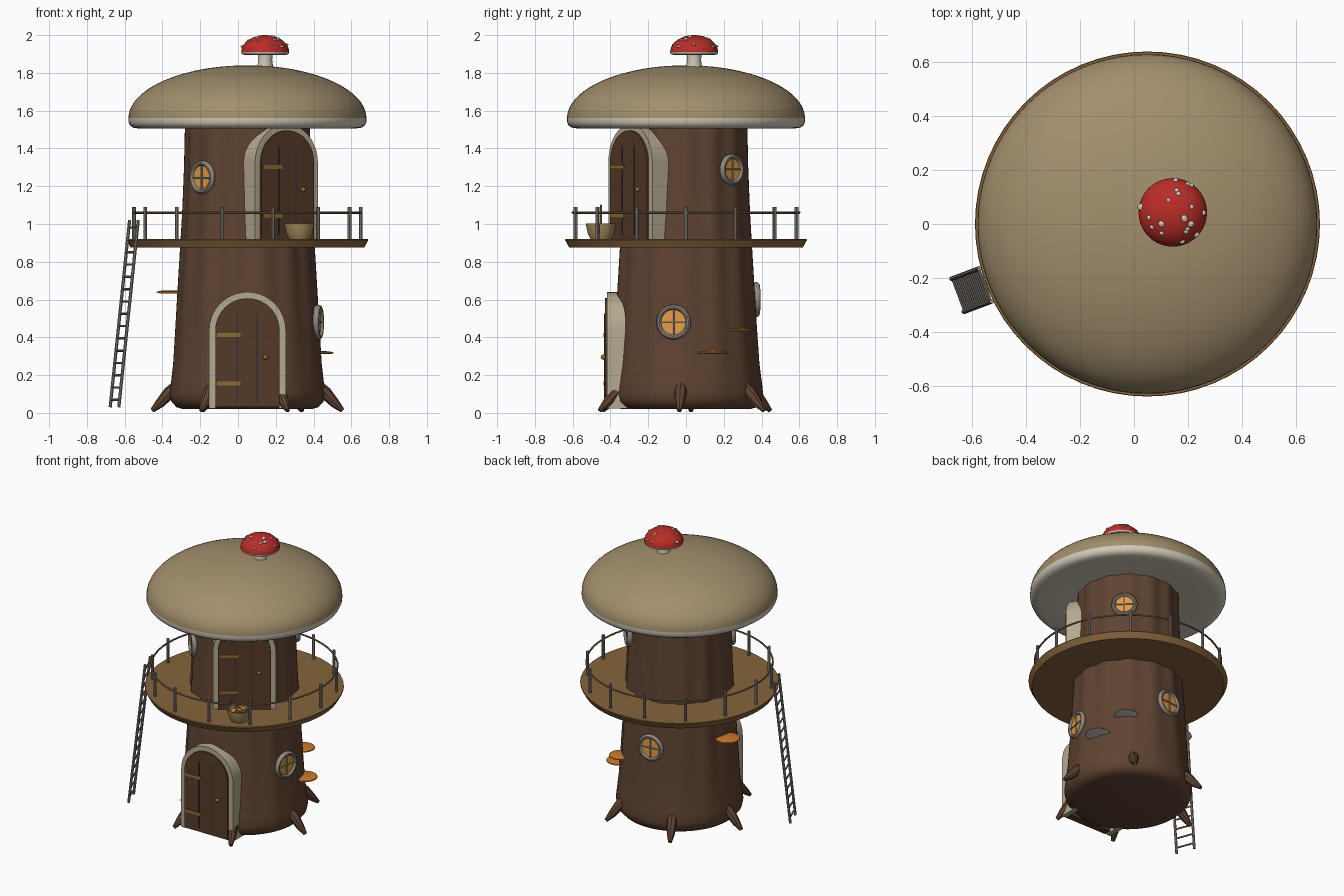
import bpy, bmesh, math, random
from math import sin, cos, pi, radians
from mathutils import Matrix, Vector

if "Cube" in bpy.data.objects:
    bpy.data.objects.remove(bpy.data.objects["Cube"])

random.seed(4)
CX = 0.05  # axis of trunk, deck and cap


def mat(name, hexcol):
    m = bpy.data.materials.new(name)
    c = [int(hexcol[i:i + 2], 16) / 255 for i in (0, 2, 4)]
    m.diffuse_color = [v ** 2.2 for v in c] + [1]
    m.use_nodes = True
    m.node_tree.nodes["Principled BSDF"].inputs["Base Color"].default_value = m.diffuse_color
    return m


BARK, DOOR, DECK = mat("bark", "5f4535"), mat("door_wood", "563c2c"), mat("deck_wood", "84643f")
TAN, CREAM, STONE = mat("cap_tan", "a08d6c"), mat("cream", "cfc8b6"), mat("frame_stone", "b3a88f")
RED, GLOW, GOLD = mat("red", "b8302b"), mat("glow", "e39a48"), mat("brass", "8a6a35")
ORANGE, WICKER, DARK = mat("orange", "c87830"), mat("wicker", "a58a5c"), mat("dark_line", "30303a")
GREY, RAIL = mat("ring_grey", "8f887c"), mat("rail_wood", "85715a")


def finish(name, bm, m=None, mtx=None, smooth=True):
    bmesh.ops.recalc_face_normals(bm, faces=bm.faces)
    if mtx is not None:
        bm.transform(mtx)
    me = bpy.data.meshes.new(name)
    bm.to_mesh(me)
    bm.free()
    return setup(bpy.data.objects.new(name, me), m, smooth, True)


def setup(o, m, smooth, link=False):
    if link:
        bpy.context.collection.objects.link(o)
    if m:
        o.data.materials.clear()
        o.data.materials.append(m)
    bpy.ops.object.select_all(action='DESELECT')
    o.select_set(True)
    bpy.context.view_layer.objects.active = o
    if smooth:
        bpy.ops.object.shade_smooth_by_angle(angle=radians(35))
    return o


def lathe(name, profile, m, mtx=None, n=64, ripple=None, closed=False):
    """Revolve (radius, z) points; ripple(angle, z) scales the radius."""
    bm = bmesh.new()
    rows = []
    for r, z in profile:
        if r == 0:
            rows.append([bm.verts.new((0, 0, z))] * n)
        else:
            rows.append([])
            for i in range(n):
                a = 2 * pi * i / n
                k = r * (ripple(a, z) if ripple else 1)
                rows[-1].append(bm.verts.new((k * cos(a), k * sin(a), z)))
    for p, q in zip(rows, rows[1:] + (rows[:1] if closed else [])):
        for i in range(n):
            j = (i + 1) % n
            bm.faces.new(list(dict.fromkeys((p[i], p[j], q[j], q[i]))))
    return finish(name, bm, m, mtx)


def tube(name, pts, r, m, radii=None):
    cu = bpy.data.curves.new(name, 'CURVE')
    cu.dimensions, cu.bevel_depth, cu.bevel_resolution, cu.use_fill_caps = '3D', r, 2, True
    s = cu.splines.new('POLY')
    s.points.add(len(pts) - 1)
    for i, p in enumerate(pts):
        s.points[i].co = (*p, 1)
        s.points[i].radius = radii[i] if radii else 1
    o = setup(bpy.data.objects.new(name, cu), m, False, True)
    bpy.ops.object.convert(target='MESH')
    return setup(bpy.context.object, m, True)


def prism(name, pts, y0, y1, m, mtx):
    """Extrude an (x, z) outline from y0 to y1."""
    bm = bmesh.new()
    f = bm.faces.new([bm.verts.new((x, y0, z)) for x, z in pts])
    g = bmesh.ops.extrude_face_region(bm, geom=[f])
    bmesh.ops.translate(bm, vec=(0, y1 - y0, 0),
                        verts=[v for v in g['geom'] if isinstance(v, bmesh.types.BMVert)])
    return finish(name, bm, m, mtx)


def box(name, x0, x1, z0, z1, y0, y1, m, mtx):
    return prism(name, [(x0, z0), (x1, z0), (x1, z1), (x0, z1)], y0, y1, m, mtx)


def ball(name, loc, r, m, scale=(1, 1, 1), sub=2):
    bm = bmesh.new()
    bmesh.ops.create_icosphere(bm, subdivisions=sub, radius=r)
    return finish(name, bm, m, Matrix.Translation(loc) @ Matrix.Diagonal((*scale, 1)))


def polar(deg, r, z):
    return Vector((CX + r * cos(radians(deg)), r * sin(radians(deg)), z))


def outward(deg, r, z):  # frame whose local -y points away from the axis
    return Matrix.Translation(polar(deg, r, z)) @ Matrix.Rotation(radians(deg + 90), 4, 'Z')


AXIS = Matrix.Translation((CX, 0, 0))

# Trunk with soft flutes that fade out near the ground
lathe("trunk", [(0, .02), (.34, .02), (.375, .03), (.402, .06), (.41, .1), (.402, .17), (.391, .26),
                (.378, .45), (.367, .62), (.352, .85), (.34, 1.05), (.33, 1.3), (.325, 1.53), (0, 1.53)],
      BARK, AXIS, 112, lambda a, z: 1 + .018 * min(1, z / .8) * cos(14 * a))

# Roots
for i, a in enumerate((-65, -4, 55, 118, 177, 241)):
    tube(f"root_{i}", [polar(a, .36, .15), polar(a, .415, .105), polar(a, .465, .05), polar(a, .505, .012)],
         .034, BARK, [1, 1, .75, .35])

# Large cap: tan dome, cream rim and underside
dome = [(.63 * cos(t), 1.56 + .28 * sin(t)) for t in [i * pi / 40 for i in range(20)]]
lathe("cap_dome", dome + [(0, 1.84)], TAN, AXIS, 80)
lathe("cap_underside", [(.63, 1.56), (.63, 1.54), (.622, 1.522), (.605, 1.51), (.57, 1.505),
                        (.45, 1.512), (.2, 1.53), (0, 1.53)], CREAM, AXIS, 80)

# Small red mushroom on top
TOP = Matrix.Translation((.144, .043, 0))
lathe("small_stem", [(0, 1.78), (.05, 1.78), (.042, 1.83), (.037, 1.87), (.04, 1.91), (0, 1.91)], CREAM, TOP, 24)
lathe("small_cap", [(.127 * cos(t), 1.91 + .09 * sin(t)) for t in [i * pi / 24 for i in range(12)]]
      + [(0, 2.0)], RED, TOP, 40)
lathe("small_cap_underside", [(.127, 1.91), (.124, 1.9), (.11, 1.895), (.03, 1.905), (0, 1.905)], CREAM, TOP, 40)
for i in range(20):
    a, t = random.uniform(0, 2 * pi), random.uniform(.25, 1.4)
    ball(f"spot_{i}", (.144 + .127 * cos(t) * cos(a), .043 + .127 * cos(t) * sin(a), 1.91 + .087 * sin(t)),
         random.uniform(.008, .014), CREAM, (1, 1, .6))

# Deck and railing
lathe("deck", [(0, .875), (.618, .875), (.64, .915), (.638, .92), (0, .92)], DECK, AXIS, 64)
for i in range(14):
    a = 360 * i / 14
    tube(f"rail_post_{i}", [polar(a, .6, .915), polar(a, .6, 1.09)], .01, GREY)
lathe("hand_rail", [(.6 + .006 * cos(t), 1.06 + .006 * sin(t)) for t in [i * pi / 4 for i in range(8)]],
      RAIL, AXIS, 64, closed=True)

# Ladder
A = 200.6
side = Vector((-sin(radians(A)), cos(radians(A)), 0)) * .065
foot, head = polar(A, .752, .03), polar(A, .642, 1.02)
for s in (-1, 1):
    tube(f"ladder_rail_{s}", [foot + side * s, head + side * s], .009, GREY)
for i in range(15):
    c = foot.lerp(head, (i + .6) / 15.2)
    tube(f"ladder_rung_{i}", [c - side * 1.1, c + side * 1.1], .006, GREY)


# Doors: arched frame, panel, plank lines, hinges, knob
def arch(w, z0, spring):
    return [(w, z0)] + [(w * cos(t), spring + w * sin(t)) for t in [i * pi / 20 for i in range(21)]] + [(-w, z0)]


def door(name, deg, r, z, depth):
    m = outward(deg, r, z)
    prism(name + "_frame", arch(.203, .022, .437) + arch(.168, .022, .437)[::-1], .012, depth, STONE, m)
    prism(name + "_panel", arch(.17, .03, .437), 0, .05, DOOR, m)
    for x in (-.056, .052):
        box(name + "_plank_line", x - .003, x + .003, .055, .525, -.003, .01, DARK, m)
    for h in (.155, .413):
        box(name + "_hinge", -.16, -.037, h - .011, h + .011, -.006, .01, GOLD, m)
    ball(name + "_knob", m @ Vector((.095, -.008, .295)), .014, GOLD)


door("lower_door", -90, .43, 0, .15)
door("upper_door", -55, .372, .888, .15)


# Round windows: ring, glowing pane, cross bars
def window(name, deg, r, z, rad):
    m = outward(deg, r, z) @ Matrix.Rotation(pi / 2, 4, 'X')  # local z points outward
    w = rad - .013
    lathe(name + "_ring", [(w + .014 * cos(t), .018 * sin(t)) for t in [i * pi / 5 for i in range(10)]],
          GREY, m, 36, closed=True)
    lathe(name + "_pane", [(0, .004), (w, .004), (w, -.03), (0, -.03)], GLOW, m, 36)
    for d in (Vector((w, 0, 0)), Vector((0, w, 0))):
        up = Vector((0, 0, .006))
        tube(name + "_bar", [m @ (up - d), m @ (up + d)], .005, GREY)


window("front_upper_window", 225, .338, 1.247, .088)
window("back_upper_window", 46, .338, 1.288, .083)
window("right_window", -10, .38, .48, .092)
window("back_window", 95, .372, .6, .092)

# Shelf fungi: flattened orange domes with plain undersides
for i, (a, r, z, s) in enumerate(((21, .4, .315, .083), (48, .39, .436, .075), (175, .4, .636, .083))):
    m = outward(a, r, z)
    lathe(f"shelf_fungus_{i}", [(s, 0), (s * .97, .006), (s * .7, .011), (0, .013)], ORANGE, m, 24)
    lathe(f"shelf_fungus_under_{i}", [(s, 0), (s * .8, -.003), (0, -.004)], None, m, 24)

# Basket with handle and fruit
B = Vector((.325, -.45, .92))
lathe("basket", [(0, 0), (.055, 0), (.07, .03), (.078, .07), (.08, .083), (.073, .083), (.062, .03), (0, .015)],
      WICKER, Matrix.Translation(B), 28)
tube("basket_handle", [B + Vector((.07 * cos(t), 0, .08 + .1 * sin(t))) for t in [i * pi / 16 for i in range(17)]],
     .004, WICKER)
for i in range(6):
    a = i * 2 * pi / 5
    d = .036 if i < 5 else 0
    ball(f"fruit_{i}", B + Vector((d * cos(a), d * sin(a), .06)), .022, ORANGE if i % 2 else BARK)
